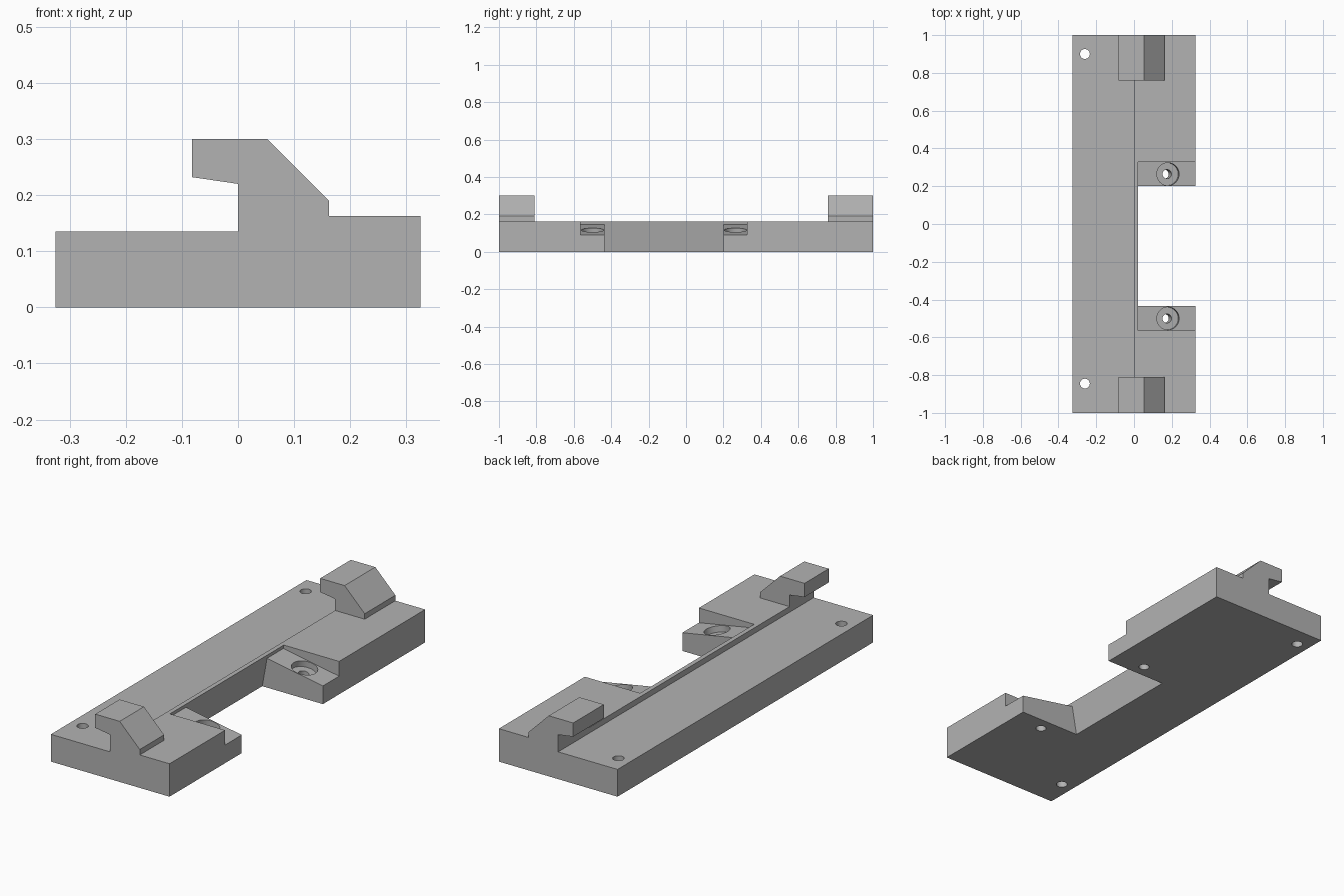
import bpy
import bmesh
import math
from mathutils import Matrix, Vector

cube = bpy.data.objects.get("Cube")
if cube:
    bpy.data.objects.remove(cube, do_unlink=True)

# Single flat grey
grey = bpy.data.materials.new("plain grey")
grey.use_nodes = True
colour = (0.45, 0.45, 0.45, 1)
grey.diffuse_color = colour
grey.node_tree.nodes["Principled BSDF"].inputs["Base Color"].default_value = colour


def new_object(name, bm):
    bmesh.ops.recalc_face_normals(bm, faces=bm.faces)
    mesh = bpy.data.meshes.new(name)
    bm.to_mesh(mesh)
    bm.free()
    mesh.materials.append(grey)
    obj = bpy.data.objects.new(name, mesh)
    bpy.context.collection.objects.link(obj)
    return obj


def extrude_profile(name, profile, y0, y1):
    """Extrude an x-z outline along y."""
    bm = bmesh.new()
    face = bm.faces.new([bm.verts.new((x, y0, z)) for x, z in profile])
    moved = bmesh.ops.extrude_face_region(bm, geom=[face])["geom"]
    verts = [v for v in moved if isinstance(v, bmesh.types.BMVert)]
    bmesh.ops.translate(bm, vec=(0, y1 - y0, 0), verts=verts)
    return new_object(name, bm)


def cylinder(name, point, radius, low, high, tilt=0):
    """Cylinder along a tilted axis, from low to high about a point."""
    bm = bmesh.new()
    matrix = (Matrix.Translation(Vector(point)) @ Matrix.Rotation(tilt, 4, 'Y')
              @ Matrix.Translation((0, 0, (low + high) / 2)))
    bmesh.ops.create_cone(bm, cap_ends=True, segments=40, radius1=radius,
                          radius2=radius, depth=high - low, matrix=matrix)
    return new_object(name, bm)


def cut(target, cutter):
    cutter.hide_render = True
    mod = target.modifiers.new("cut", 'BOOLEAN')
    mod.operation = 'DIFFERENCE'
    mod.solver = 'EXACT'
    mod.object = cutter
    bpy.context.view_layer.objects.active = target
    bpy.ops.object.modifier_apply(modifier=mod.name)
    bpy.data.objects.remove(cutter, do_unlink=True)


HALF, LOW, HIGH, TOP = 0.325, 0.135, 0.163, 0.30
SLOPE = 0.18
TILT = math.atan(SLOPE)

# Stepped base with the hooked clip outline along its whole length
plate = extrude_profile("mounting_plate", [
    (-HALF, 0), (HALF, 0), (HALF, HIGH), (0.162, HIGH), (0.162, 0.19),
    (0.052, TOP), (-0.082, TOP), (-0.082, 0.232), (0, 0.22),
    (0, LOW), (-HALF, LOW)], -1, 1)

# Leave a clip at each end only
cut(plate, extrude_profile("clip_gap_cutter", [
    (-0.5, HIGH), (0.5, HIGH), (0.5, 0.4), (-0.5, 0.4)], -0.81, 0.76))


def wall(z):
    return -0.007 + SLOPE * z


def floor(x):
    return 0.145 - SLOPE * (x - wall(0.145))


# Sloping screw pockets, then the open notch between them
cut(plate, extrude_profile("pocket_cutter", [
    (wall(0.145), 0.145), (0.4, floor(0.4)), (0.4, 0.2), (wall(0.2), 0.2)],
    -0.565, 0.327))
cut(plate, extrude_profile("notch_cutter", [
    (wall(-0.05), -0.05), (0.4, -0.05), (0.4, 0.2), (wall(0.2), 0.2)],
    -0.435, 0.2))

# Tilted counterbored screw holes
for y in (-0.5, 0.264):
    seat = (0.18, y, floor(0.18))
    cut(plate, cylinder("counterbore_cutter", seat, 0.06, -0.03, 0.08, TILT))
    cut(plate, cylinder("screw_hole_cutter", seat, 0.024, -0.2, 0.06, TILT))

# Upright pin holes on the low side
for y in (-0.845, 0.9):
    cut(plate, cylinder("pin_hole_cutter", (-0.26, y, 0), 0.026, -0.05, 0.2))

# Smooth round bores with crisp edges
bpy.ops.object.select_all(action='DESELECT')
plate.select_set(True)
bpy.context.view_layer.objects.active = plate
bpy.ops.object.shade_smooth_by_angle(angle=math.radians(9.5))
